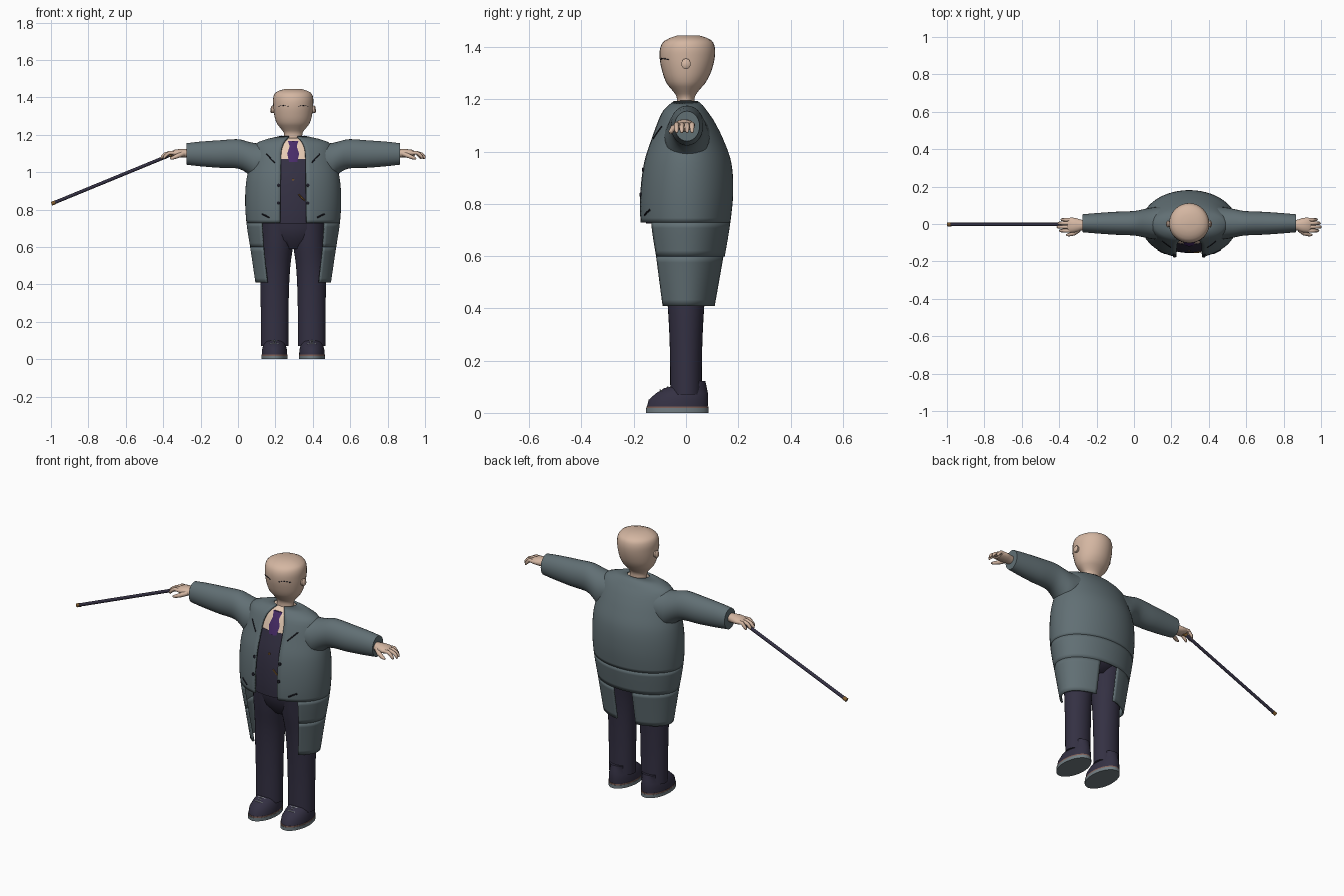
import bpy, bmesh, math
from mathutils import Vector

if "Cube" in bpy.data.objects:
    bpy.data.objects.remove(bpy.data.objects["Cube"])

CX = 0.295          # the figure stands right of centre, the cane reaches left


def material(name, r, g, b):
    m = bpy.data.materials.new(name)
    m.diffuse_color = (r, g, b, 1)
    m.use_nodes = True
    m.node_tree.nodes["Principled BSDF"].inputs["Base Color"].default_value = m.diffuse_color
    return m


COAT = material("slate grey cloth", 0.120, 0.160, 0.175)
SKIN = material("skin", 0.66, 0.47, 0.36)
NAVY = material("dark navy cloth", 0.034, 0.030, 0.056)
SHIRT = material("cream shirt", 0.80, 0.60, 0.46)
TIE = material("purple silk", 0.065, 0.025, 0.14)
SOLE = material("grey sole", 0.17, 0.21, 0.23)
GOLD = material("dull gold", 0.22, 0.11, 0.03)
BLACK = material("near black", 0.012, 0.012, 0.02)
LACE = material("pale lace", 0.35, 0.38, 0.40)
WELT = material("brown welt", 0.22, 0.12, 0.10)


def loft(name, rings, mat, closed=True, thick=0.0):
    """Skin a list of equal-length point rings; closed rings get end caps."""
    bm = bmesh.new()
    rows = [[bm.verts.new((p[0] + CX, p[1], p[2])) for p in r] for r in rings]
    n = len(rows[0])
    for lo, hi in zip(rows, rows[1:]):
        for i in range(n if closed else n - 1):
            j = (i + 1) % n
            bm.faces.new((lo[i], lo[j], hi[j], hi[i]))
    if closed:
        bm.faces.new(rows[0][::-1])
        bm.faces.new(rows[-1])
    bmesh.ops.recalc_face_normals(bm, faces=bm.faces)
    me = bpy.data.meshes.new(name)
    bm.to_mesh(me)
    bm.free()
    me.materials.append(mat)
    me.shade_smooth()
    me.set_sharp_from_angle(angle=math.radians(50))
    ob = bpy.data.objects.new(name, me)
    bpy.context.collection.objects.link(ob)
    if thick:
        mod = ob.modifiers.new("thickness", 'SOLIDIFY')
        mod.thickness, mod.offset = thick, 0
    return ob


def ring(z, a, f, b, cx=0.0, t0=0.0, t1=None, n=32):
    """Level ring, half width a, front depth f, back depth b; angle 0 is front."""
    full = t1 is None
    pts = []
    for i in range(n):
        t = 2 * math.pi * i / n if full else t0 + (t1 - t0) * i / (n - 1)
        c = math.cos(t)
        pts.append((cx + a * math.sin(t), -c * (f if c > 0 else b), z))
    return pts


def smooth(keys, z):
    """Cubic interpolation of rows (z, values...)."""
    i = max(0, min(len(keys) - 2, sum(k[0] <= z for k in keys) - 1))
    k0, k1 = keys[i], keys[i + 1]
    p, q = keys[max(i - 1, 0)], keys[min(i + 2, len(keys) - 1)]
    h = k1[0] - k0[0]
    t = (z - k0[0]) / h
    out = []
    for c in range(1, len(k0)):
        m0 = (k1[c] - p[c]) / (k1[0] - p[0]) * h
        m1 = (q[c] - k0[c]) / (q[0] - k0[0]) * h
        out.append((2*t**3 - 3*t*t + 1) * k0[c] + (t**3 - 2*t*t + t) * m0
                   + (3*t*t - 2*t**3) * k1[c] + (t**3 - t*t) * m1)
    return out


def steps(z0, z1, n):
    return [z0 + (z1 - z0) * i / n for i in range(n + 1)]


def tube(name, pts, radii, mat, n=10, flat=1.0):
    """Round tube along a path."""
    pts = [Vector(p) for p in pts]
    rings = []
    for i, p in enumerate(pts):
        d = (pts[min(i + 1, len(pts) - 1)] - pts[max(i - 1, 0)]).normalized()
        up = Vector((0, 1, 0)) if abs(d.y) < 0.8 else Vector((0, 0, 1))
        u = d.cross(up).normalized()
        v = d.cross(u)
        r = radii[i] if isinstance(radii, (list, tuple)) else radii
        rings.append([p + r * (flat * u * math.cos(2*math.pi*k/n) + v * math.sin(2*math.pi*k/n))
                      for k in range(n)])
    return loft(name, rings, mat)


# Coat body: z, half width, front depth, back depth
BODY = [(0.41, 0.197, 0.120, 0.110), (0.58, 0.222, 0.152, 0.140), (0.73, 0.245, 0.176, 0.165),
        (0.85, 0.252, 0.176, 0.176), (0.96, 0.245, 0.161, 0.168), (1.05, 0.224, 0.132, 0.136),
        (1.12, 0.208, 0.105, 0.100), (1.155, 0.188, 0.086, 0.075), (1.175, 0.130, 0.066, 0.060),
        (1.19, 0.062, 0.046, 0.042)]
# Half width of the front opening by height
GAP_TOP = [(0.73, 0.070), (1.05, 0.066), (1.12, 0.062), (1.165, 0.045), (1.19, 0.022)]
GAP_TAIL = [(0.41, 0.138), (0.60, 0.158), (0.73, 0.166)]


def on_coat(u, z, out=0.006):
    a, f, b = smooth(BODY, z)
    return (u, -f * math.sqrt(max(0, 1 - (u / a) ** 2)) - out, z)


def coat_band(name, z0, z1, n, gap, vent=0.0, side=1):
    rows = []
    for z in steps(z0, z1, n):
        a, f, b = smooth(BODY, z)
        t0 = math.asin(min(0.95, smooth(gap, z)[0] / a))
        t1 = math.pi - math.asin(vent / a) if vent else 2 * math.pi - t0
        rows.append([(side * x, y, w) for x, y, w in ring(z, a, f, b, 0, t0, t1, 28 if vent else 56)])
    return loft(name, rows, COAT, closed=False, thick=0.010)


coat_band("coat_upper", 0.73, 1.19, 28, GAP_TOP)
coat_band("coat_skirt", 0.60, 0.73, 6, GAP_TAIL)
for s, side in ((1, "left"), (-1, "right")):
    coat_band("coat_tail_" + side, 0.41, 0.60, 8, GAP_TAIL, 0.058, s)

# Waistcoat and shirt lie just inside the coat
for name, z0, z1, k, mat in (("waistcoat", 0.725, 1.07, 0.87, NAVY), ("shirt", 1.05, 1.183, 0.86, SHIRT)):
    loft(name, [ring(z, *(k * v for v in smooth(BODY, z)), n=40) for z in steps(z0, z1, 12)], mat)

# Tie: thin folded strip
tie = []
for z, w in ((1.055, 0.022), (1.10, 0.032), (1.135, 0.020), (1.142, 0.020), (1.168, 0.028)):
    y = -0.86 * smooth(BODY, z)[1]
    tie.append([(-w, y - 0.002, z), (0, y - 0.009, z), (w, y - 0.002, z), (0, y + 0.004, z)])
loft("tie", tie, TIE)

# Head and neck
HEAD = [(1.165, 0.050, 0.036, 0.034), (1.21, 0.050, 0.036, 0.034), (1.235, 0.068, 0.053, 0.050),
        (1.26, 0.087, 0.073, 0.072), (1.30, 0.100, 0.089, 0.094), (1.36, 0.107, 0.101, 0.110),
        (1.405, 0.105, 0.096, 0.109), (1.43, 0.088, 0.074, 0.092), (1.445, 0.045, 0.032, 0.050)]
loft("head", [ring(z, *smooth(HEAD, z)) for z in steps(1.165, 1.445, 30)], SKIN)

# Trousers: hips and two legs
loft("trouser_hips", [ring(*r) for r in ((0.59, 0.08, 0.06, 0.07), (0.64, 0.150, 0.100, 0.115),
                                         (0.70, 0.178, 0.120, 0.135), (0.76, 0.185, 0.125, 0.140))], NAVY)
# z, centre, half width, depth
LEG = [(0.07, 0.099, 0.073, 0.060), (0.25, 0.099, 0.074, 0.062), (0.41, 0.098, 0.077, 0.070),
       (0.52, 0.093, 0.080, 0.082), (0.61, 0.087, 0.087, 0.098), (0.74, 0.086, 0.090, 0.115)]
# Sleeve: x, bottom, top, half depth
SLEEVE = [(0.13, 0.99, 1.150, 0.090), (0.20, 0.955, 1.155, 0.084), (0.24, 0.99, 1.163, 0.076),
          (0.29, 1.018, 1.176, 0.066), (0.40, 1.024, 1.170, 0.061), (0.50, 1.032, 1.163, 0.054),
          (0.57, 1.040, 1.155, 0.048)]
# Shoe upper: z, half width, front y, back y
SHOE = [(0.022, 0.068, -0.150, 0.083), (0.05, 0.067, -0.143, 0.085), (0.075, 0.060, -0.115, 0.084),
        (0.095, 0.050, -0.082, 0.080), (0.122, 0.040, 0.030, 0.074)]


def foot_ring(z, w, front, back, cx):
    mid, half = (front + back) / 2, (back - front) / 2
    return [(x, y + mid, w2) for x, y, w2 in ring(z, w, half, half, cx)]


for s, side in ((1, "left"), (-1, "right")):
    rows = []
    for z in steps(0.07, 0.74, 16):
        c, w, d = smooth(LEG, z)
        rows.append(ring(z, w, d, d, s * c))
    loft("trouser_leg_" + side, rows, NAVY)

    # Shoe with sole, welt and laces
    fx = s * 0.100
    loft("shoe_" + side, [foot_ring(*r, fx) for r in SHOE], NAVY)
    loft("sole_" + side, [foot_ring(z, 0.070, -0.154, 0.087, fx) for z in (0, 0.018)], SOLE)
    loft("welt_" + side, [foot_ring(z, 0.069, -0.152, 0.086, fx) for z in (0.018, 0.025)], WELT)
    for i in range(3):
        y, z = -0.098 + 0.014 * i, 0.087 + 0.006 * i
        tube(f"lace_{side}_{i}", [(fx - 0.024, y + 0.006, z - 0.005), (fx, y, z), (fx + 0.024, y + 0.006, z - 0.005)],
             0.003, LACE, 6)

    # Sleeve
    rows = []
    for x in steps(0.13, 0.57, 22):
        lo, hi, d = smooth(SLEEVE, x)
        rows.append([(s * x, 0.004 + d * math.cos(t), (lo + hi) / 2 + (hi - lo) / 2 * math.sin(t))
                     for t in (2 * math.pi * k / 28 for k in range(28))])
    loft("sleeve_" + side, rows, COAT)

    # Hand: palm, four fingers and thumb
    palm = []
    for x, d, h, z in ((0.55, 0.027, 0.024, 1.100), (0.58, 0.029, 0.023, 1.101), (0.605, 0.038, 0.022, 1.102),
                       (0.635, 0.041, 0.018, 1.102), (0.650, 0.034, 0.012, 1.100)):
        palm.append([(s * x, -0.006 + d * math.cos(t), z + h * math.sin(t))
                     for t in (2 * math.pi * k / 16 for k in range(16))])
    loft("palm_" + side, palm, SKIN)
    for i, (y, reach) in enumerate(((-0.036, 0.692), (-0.016, 0.705), (0.004, 0.700), (0.023, 0.684))):
        tube(f"finger_{side}_{i}", [(s * 0.63, y, 1.102), (s * 0.66, y, 1.104), (s * (reach - 0.018), y, 1.096),
                                    (s * (reach - 0.004), y, 1.082), (s * reach, y, 1.072)],
             [0.010, 0.010, 0.009, 0.008, 0.004], SKIN, 8)
    tube("thumb_" + side, [(s * 0.59, -0.030, 1.098), (s * 0.615, -0.050, 1.088), (s * 0.645, -0.058, 1.076),
                           (s * 0.658, -0.058, 1.072)], [0.014, 0.012, 0.009, 0.004], SKIN, 8)

    # Ear
    tube("ear_" + side, [(s * 0.100, 0, 1.335), (s * 0.115, 0, 1.336), (s * 0.121, 0, 1.337)],
         [0.015, 0.018, 0.011], SKIN, 12, 1.15)

    # Closed eye: a broken line of lashes
    for i in range(5):
        u = 0.026 + 0.012 * i
        z = 1.352 + 0.005 * math.sin(math.pi * i / 4)
        y = lambda v: -0.1005 * math.sqrt(1 - (v / 0.107) ** 2) - 0.001
        tube(f"lash_{side}_{i}", [(s * u, y(u), z), (s * (u + 0.007), y(u + 0.007), z)], 0.002, BLACK, 6)

    # Coat buttons, breast slit and pocket slit
    for i, z in enumerate((0.835, 0.93)):
        p = Vector(on_coat(s * 0.078, z, 0))
        tube(f"coat_button_{side}_{i}", [p, p + Vector((0, -0.008, 0)), p + Vector((0, -0.010, 0))],
             [0.009, 0.009, 0.005], BLACK, 10)
    tube("breast_slit_" + side, [on_coat(s * u, z) for u, z in ((0.098, 1.05), (0.120, 1.073), (0.142, 1.097))],
         0.003, BLACK, 6)
    tube("pocket_slit_" + side, [on_coat(s * u, z) for u, z in ((0.128, 0.757), (0.148, 0.768), (0.168, 0.777))],
         0.004, BLACK, 6)

# Watch chain and waistcoat button


def on_vest(u, z):
    a, f, b = (0.87 * v for v in smooth(BODY, z))
    return Vector((u, -f * math.sqrt(1 - (u / a) ** 2) - 0.002, z))


tube("watch_chain", [on_vest(u, z) for u, z in ((0.028, 0.882), (0.045, 0.864), (0.062, 0.848))], 0.004, GOLD, 6)
tube("waistcoat_button", [on_vest(0, 0.96), on_vest(0, 0.96) + Vector((0, -0.005, 0))], 0.006, GOLD, 10)

# Walking cane held in the right hand
top, tip = Vector((-0.335 - CX, -0.002, 1.103)), Vector((-0.997 - CX, -0.002, 0.831))
tube("cane", [top, tip], 0.009, NAVY, 12)
tube("cane_ferrule", [tip.lerp(top, 0.03), tip], 0.0105, GOLD, 12)
tube("cane_knob", [top.lerp(tip, 0.05), top, top.lerp(tip, -0.02)], [0.011, 0.014, 0.008], GOLD, 12)
